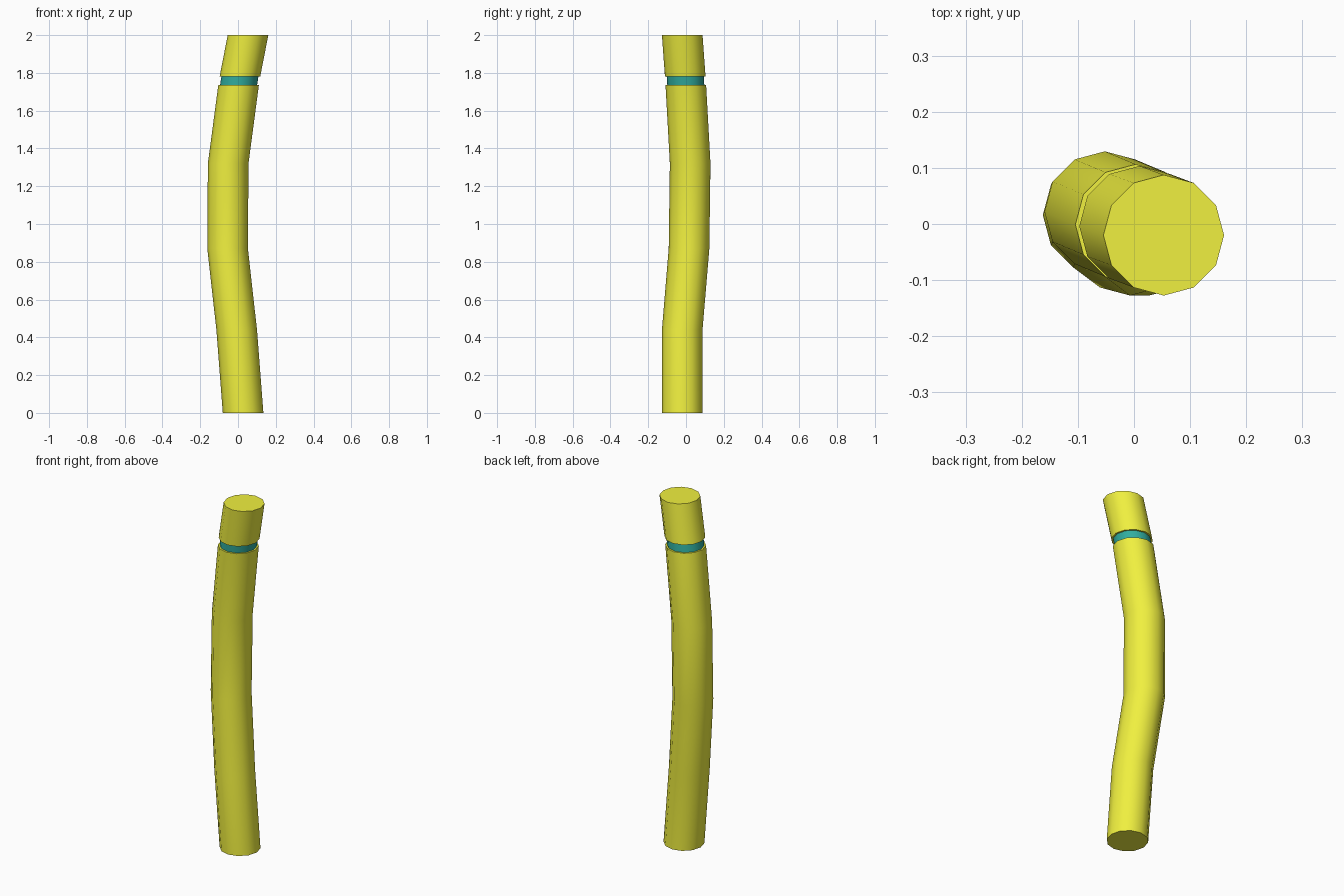
import bpy, bmesh
from math import sin, cos, pi, radians

if "Cube" in bpy.data.objects:
    bpy.data.objects.remove(bpy.data.objects["Cube"])

SIDES = 12
R, R_BAND = 0.1075, 0.098


def material(name, color):
    m = bpy.data.materials.new(name)
    m.diffuse_color = color
    m.use_nodes = True
    m.node_tree.nodes["Principled BSDF"].inputs["Base Color"].default_value = m.diffuse_color
    return m


def tube(name, rings, mat, cap_bottom=False, cap_top=False):
    """Loft horizontal 12-sided rings given as (x, y, z, radius)."""
    bm = bmesh.new()
    loops = [[bm.verts.new((x + r * cos(2 * pi * i / SIDES),
                            y + r * sin(2 * pi * i / SIDES), z))
              for i in range(SIDES)] for x, y, z, r in rings]
    for a, b in zip(loops, loops[1:]):
        for i in range(SIDES):
            j = (i + 1) % SIDES
            bm.faces.new((a[i], a[j], b[j], b[i]))
    if cap_bottom:
        bm.faces.new(loops[0][::-1])
    if cap_top:
        bm.faces.new(loops[-1])
    me = bpy.data.meshes.new(name)
    bm.to_mesh(me)
    bm.free()
    me.materials.append(mat)
    ob = bpy.data.objects.new(name, me)
    bpy.context.collection.objects.link(ob)
    bpy.ops.object.select_all(action='DESELECT')
    ob.select_set(True)
    bpy.context.view_layer.objects.active = ob
    bpy.ops.object.shade_smooth_by_angle(angle=radians(40))


yellow = material("yellow", (0.87, 0.87, 0.05, 1))
green = material("dark_green", (0.03, 0.42, 0.35, 1))

# groove rings shared by the stalk ledges and the band
low = (0.003, -0.001, 1.735)
high = (0.010, -0.004, 1.78)

# long bent lower stalk, ending in a small ledge
tube("lower_stalk", [(0.027, -0.02, 0, R), (-0.007, -0.02, 0.44, R),
                     (-0.055, 0.016, 0.87, R), (-0.052, 0.022, 1.32, R),
                     (*low, R), (*low, R_BAND)], yellow, cap_bottom=True)

# recessed joint band
tube("joint_band", [(*low, R_BAND), (*high, R_BAND)], green)

# short upper stalk
tube("upper_stalk", [(*high, R_BAND), (*high, R),
                     (0.053, -0.02, 2, R)], yellow, cap_top=True)
